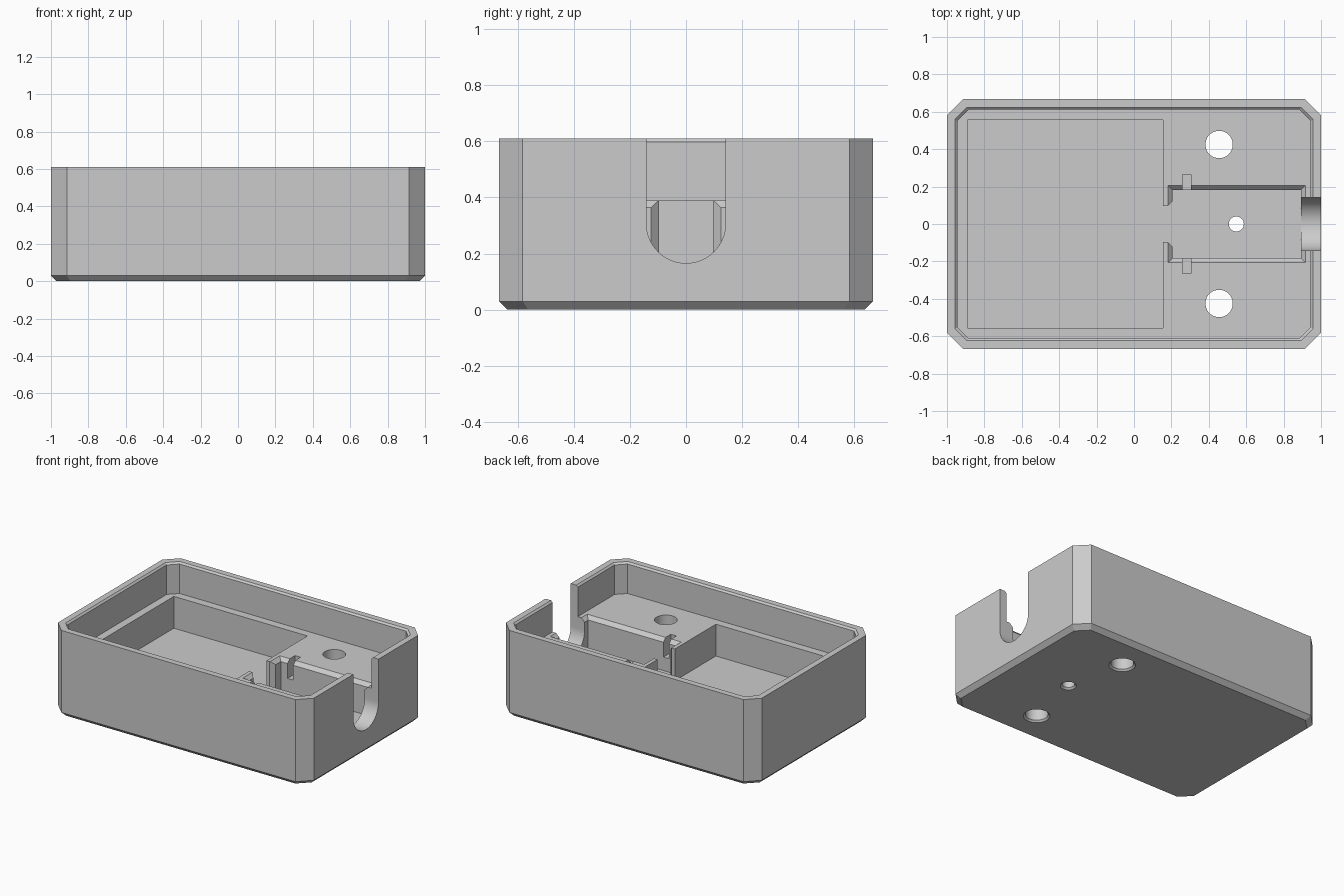
import bpy, math

if "Cube" in bpy.data.objects:
    bpy.data.objects.remove(bpy.data.objects["Cube"], do_unlink=True)

grey = bpy.data.materials.new("light grey plastic")
grey.use_nodes = True
colour = (0.6, 0.6, 0.6, 1)
grey.diffuse_color = colour
grey.node_tree.nodes["Principled BSDF"].inputs["Base Color"].default_value = colour


def loft(name, rings):
    """Closed solid through rings that share a point count."""
    n = len(rings[0])
    verts = [p for ring in rings for p in ring]
    faces = [list(range(n))[::-1], [len(verts) - n + i for i in range(n)]]
    for k in range(len(rings) - 1):
        for i in range(n):
            j = (i + 1) % n
            faces.append([k * n + i, k * n + j, k * n + n + j, k * n + n + i])
    mesh = bpy.data.meshes.new(name)
    mesh.from_pydata(verts, [], faces)
    mesh.materials.append(grey)
    obj = bpy.data.objects.new(name, mesh)
    bpy.context.collection.objects.link(obj)
    return obj


def octagon(x, y, c, z):
    return [(x, c - y, z), (x, y - c, z), (x - c, y, z), (c - x, y, z),
            (-x, y - c, z), (-x, c - y, z), (c - x, -y, z), (x - c, -y, z)]


def rect(x0, x1, y0, y1, z):
    return [(x0, y0, z), (x1, y0, z), (x1, y1, z), (x0, y1, z)]


def circle(x, y, r, z, n=48):
    return [(x + r * math.cos(i * math.tau / n), y + r * math.sin(i * math.tau / n), z)
            for i in range(n)]


def cut(target, cutter):
    cutter.hide_render = True
    mod = target.modifiers.new("cut", "BOOLEAN")
    mod.operation = "DIFFERENCE"
    mod.solver = "EXACT"
    mod.object = cutter
    bpy.context.view_layer.objects.active = target
    bpy.ops.object.modifier_apply(modifier=mod.name)
    bpy.data.objects.remove(cutter, do_unlink=True)


TOP, LEDGE, FLOOR, ABOVE = 0.61, 0.39, 0.165, 0.8

# Outer shell with bevelled corners and base
case = loft("case_body", [octagon(0.97, 0.637, 0.075, 0), octagon(1, 0.667, 0.085, 0.03),
                          octagon(1, 0.667, 0.085, TOP)])

# Upper cavity with a small bevel under the rim
cut(case, loft("cavity", [octagon(0.945, 0.612, 0.06, LEDGE), octagon(0.945, 0.612, 0.06, 0.598),
                          octagon(0.957, 0.624, 0.065, TOP), octagon(0.957, 0.624, 0.065, ABOVE)]))

# Large rectangular pocket
cut(case, loft("pocket", [rect(-0.89, 0.155, -0.555, 0.555, z) for z in (FLOOR, 0.5)]))

# Narrow channel with a flared top edge
cut(case, loft("channel", [rect(0.207 - f, 0.892 + f, -0.182 - f, 0.182 + f, z)
                           for z, f in ((FLOOR, 0), (0.365, 0), (LEDGE, 0.025), (0.5, 0.025))]))

# Opening between pocket and channel, splayed on the channel side
plan = [(0.12, -0.097), (0.18, -0.097), (0.21, -0.127), (0.25, -0.127)]
plan += [(x, -y) for x, y in reversed(plan)]
cut(case, loft("opening", [[(x, y, z) for x, y in plan] for z in (FLOOR, 0.5)]))

# Pair of slots in the channel walls
for s in (-1, 1):
    y0, y1 = sorted((s * 0.15, s * 0.265))
    cut(case, loft("slot", [rect(0.26, 0.304, y0, y1, z) for z in (0.26, 0.5)]))

# Round-bottomed cable notch through the end wall
arc = [(0.141 * math.cos(a), 0.307 + 0.141 * math.sin(a))
       for a in (math.pi + math.pi * i / 32 for i in range(33))]
profile = arc + [(0.141, ABOVE), (-0.141, ABOVE)]
cut(case, loft("notch", [[(x, y, z) for y, z in profile] for x in (0.84, 1.2)]))

# Through holes with bevelled lower rims
for x, y, r in ((0.455, 0.425, 0.073), (0.455, -0.425, 0.073), (0.547, 0, 0.04)):
    cut(case, loft("hole", [circle(x, y, r + 0.024, -0.012), circle(x, y, r, 0.012),
                            circle(x, y, r, 0.5)]))

# Smooth the curved walls, keep hard edges
bpy.ops.object.select_all(action="DESELECT")
case.select_set(True)
bpy.context.view_layer.objects.active = case
bpy.ops.object.shade_smooth_by_angle(angle=math.radians(25))
